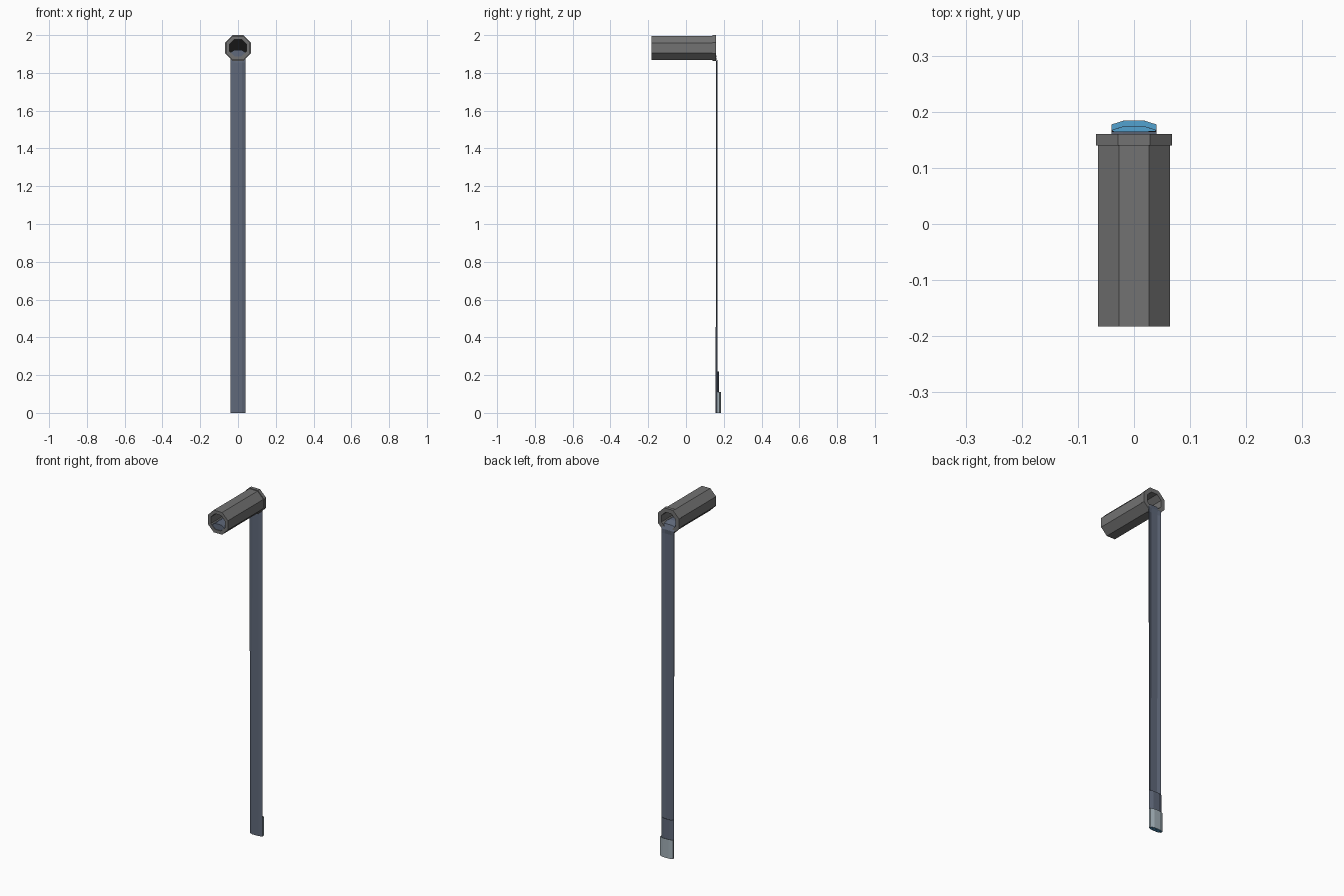
import bpy, bmesh, math

if "Cube" in bpy.data.objects:
    bpy.data.objects.remove(bpy.data.objects["Cube"])


def material(name, rgb):
    m = bpy.data.materials.new(name)
    m.diffuse_color = (*rgb, 1)
    m.use_nodes = True
    m.node_tree.nodes["Principled BSDF"].inputs["Base Color"].default_value = m.diffuse_color
    return m


GREY = material("pipe grey", (0.17, 0.17, 0.17))
BLACK = material("pipe dark", (0.008, 0.008, 0.008))
SLATE = material("water slate", (0.115, 0.14, 0.195))
PALE = material("foam pale", (0.36, 0.43, 0.47))
BLUE = material("puddle blue", (0.085, 0.36, 0.63))
CZ = 1.932  # pipe axis height


def finish(name, bm, mat, thickness=0):
    if not thickness:
        bmesh.ops.recalc_face_normals(bm, faces=bm.faces)
    me = bpy.data.meshes.new(name)
    bm.to_mesh(me)
    bm.free()
    me.materials.append(mat)
    ob = bpy.data.objects.new(name, me)
    bpy.context.collection.objects.link(ob)
    if thickness:
        s = ob.modifiers.new("thickness", "SOLIDIFY")
        s.thickness = thickness
        s.offset = 0
    return ob


def loft(bm, rows, close_row=False, close_loop=False):
    vs = [[bm.verts.new(p) for p in r] for r in rows]
    n = len(vs[0])
    pairs = list(zip(vs, vs[1:])) + ([(vs[-1], vs[0])] if close_loop else [])
    for a, b in pairs:
        for i in range(n if close_row else n - 1):
            j = (i + 1) % n
            bm.faces.new((a[i], a[j], b[j], b[i]))


def octagon(apothem, y):
    r = apothem / math.cos(math.pi / 8)
    angles = [math.pi / 8 + i * math.pi / 4 for i in range(8)]
    return [(r * math.cos(a), y, CZ + r * math.sin(a)) for a in angles]


# Hollow eight-sided pipe with a collar at the outlet
bm = bmesh.new()
loft(bm, [octagon(r, y) for r, y in
          [(0.045, -0.183), (0.064, -0.183), (0.064, 0.14),
           (0.068, 0.14), (0.068, 0.16), (0.045, 0.16)]], True, True)
finish("pipe", bm, GREY)

# Dark stop deep inside the pipe
bm = bmesh.new()
bm.faces.new([bm.verts.new(p) for p in octagon(0.045, -0.01)])
finish("pipe_inside", bm, BLACK)

# Water running through the pipe and falling as a shallow trough
# each station: y, z, edge offset in y, edge offset in z, half width
stations = [(-0.18, 1.888, 0, 0, 0.019), (-0.18, 1.92, 0, -0.012, 0.039),
            (0.12, 1.92, 0, -0.012, 0.039), (0.152, 1.907, 0, -0.006, 0.039),
            (0.164, 1.88, 0, 0, 0.04), (0.160, 1.855, 0.005, 0, 0.04),
            (0.158, 0, 0.008, 0, 0.04)]
bm = bmesh.new()
loft(bm, [[(-w, y + dy, z + dz), (-w * 0.5, y, z), (w * 0.5, y, z),
           (w, y + dy, z + dz)] for y, z, dy, dz, w in stations])
finish("water_stream", bm, SLATE, 0.002)


# Splash shells behind the foot of the stream
def splash(name, depth, height, mat):
    bm = bmesh.new()
    plan = [(-0.04, 0.165), (-0.04, depth - 0.007), (-0.018, depth),
            (0.018, depth), (0.04, depth - 0.007), (0.04, 0.165)]
    loft(bm, [[(x, y, z) for x, y in plan] for z in (0, height)])
    finish(name, bm, mat, 0.001)


splash("upper_splash", 0.174, 0.22, SLATE)
splash("lower_splash", 0.184, 0.11, PALE)

# Blue puddle at the foot
bm = bmesh.new()
bm.faces.new([bm.verts.new((x, y, 0.001)) for x, y in
              [(-0.02, 0.158), (0.02, 0.158), (0.04, 0.166), (0.04, 0.177),
               (0.018, 0.184), (-0.018, 0.184), (-0.04, 0.177), (-0.04, 0.166)]])
finish("puddle", bm, BLUE)
